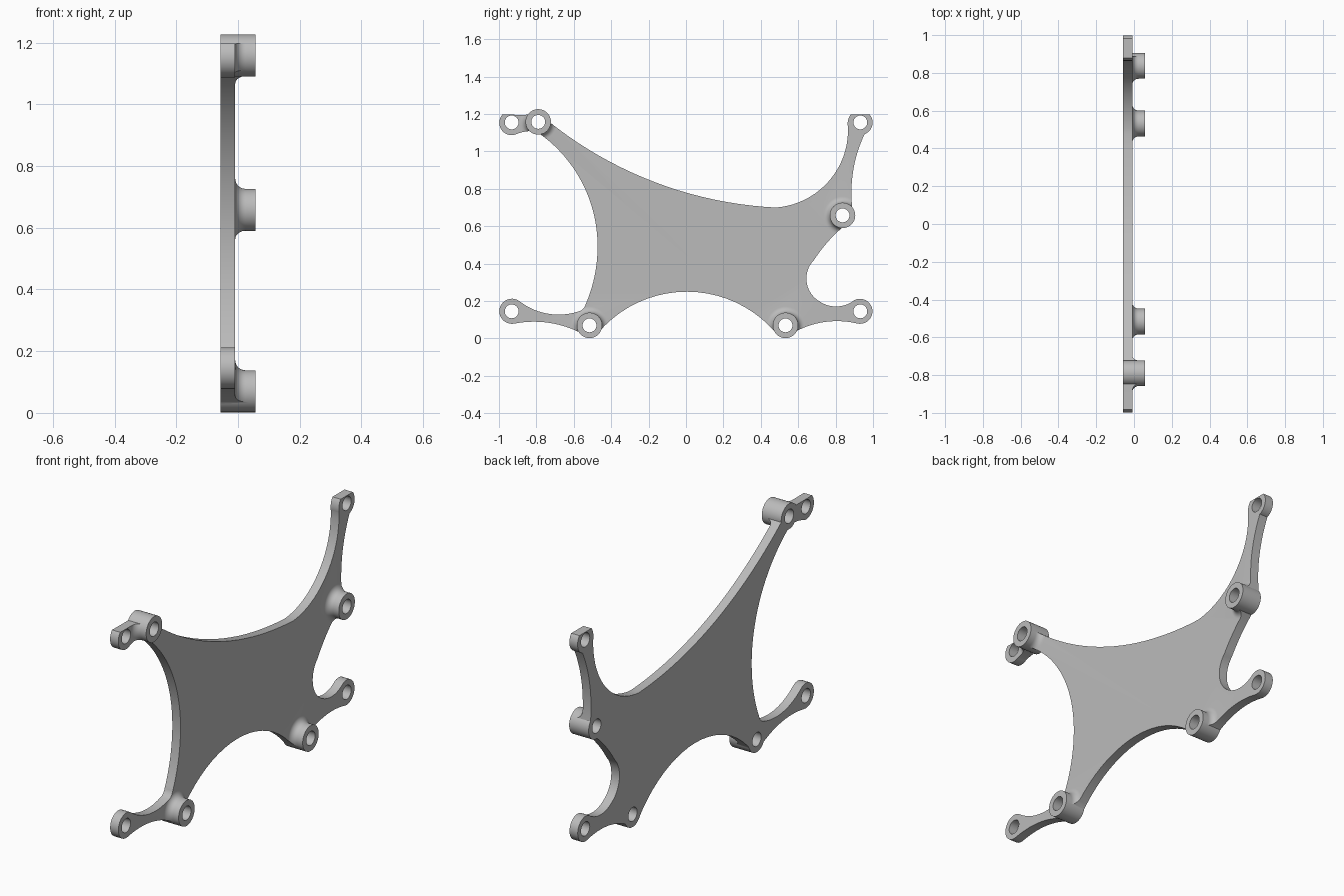
import bpy, bmesh, math
from mathutils import Vector, Matrix

if "Cube" in bpy.data.objects:
    bpy.data.objects.remove(bpy.data.objects["Cube"])

BACK, FACE, TIP = -0.0575, -0.009, 0.0575   # x of plate back, plate face, boss tips
R, HOLE, FILLET = 0.068, 0.037, 0.033
BOSSES = [(-0.516, 0.07), (0.532, 0.07), (0.837, 0.658), (-0.79, 1.158)]
EARS = [(-0.932, 0.145), (0.932, 0.145), (0.932, 1.155), (-0.932, 1.155)]

grey = bpy.data.materials.new("plain grey")
grey.use_nodes = True
colour = (0.5, 0.5, 0.5, 1)
grey.diffuse_color = colour
grey.node_tree.nodes["Principled BSDF"].inputs["Base Color"].default_value = colour


def arc(a, m, b, n=20):
    """Points on the circle through a, m and b, from a to b."""
    a, m, b = Vector(a), Vector(m), Vector(b)
    u, v = m - a, b - a
    d = 2 * (u.x * v.y - u.y * v.x)
    uu, vv = u.dot(u), v.dot(v)
    c = a + Vector((v.y * uu - u.y * vv, u.x * vv - v.x * uu)) / d
    ang = lambda p: math.atan2(p.y - c.y, p.x - c.x)
    t0, tm, t1 = ang(a), ang(m), ang(b)
    sweep = (t1 - t0) % math.tau
    if (tm - t0) % math.tau > sweep:
        sweep -= math.tau
    r = (a - c).length
    return [c + r * Vector((math.cos(t0 + sweep * i / n), math.sin(t0 + sweep * i / n)))
            for i in range(n + 1)]


def finish(name, bm):
    bmesh.ops.recalc_face_normals(bm, faces=bm.faces)
    me = bpy.data.meshes.new(name)
    bm.to_mesh(me)
    bm.free()
    me.materials.append(grey)
    ob = bpy.data.objects.new(name, me)
    bpy.context.collection.objects.link(ob)
    return ob


def prism(name, pts, x0, x1):
    """Extrude a (y, z) outline along x."""
    bm = bmesh.new()
    face = bm.faces.new([bm.verts.new((x0, p[0], p[1])) for p in pts])
    ext = bmesh.ops.extrude_face_region(bm, geom=[face])["geom"]
    bmesh.ops.translate(bm, vec=(x1 - x0, 0, 0),
                        verts=[v for v in ext if isinstance(v, bmesh.types.BMVert)])
    return finish(name, bm)


def turned(name, centre, profile, n=48):
    """Turn an (x, radius) profile about an axis along x, with end caps."""
    bm = bmesh.new()
    rings = [[bm.verts.new((x, centre[0] + r * math.cos(math.tau * i / n),
                            centre[1] + r * math.sin(math.tau * i / n)))
              for i in range(n)] for x, r in profile]
    for lo, hi in zip(rings, rings[1:]):
        for i in range(n):
            j = (i + 1) % n
            bm.faces.new((lo[i], lo[j], hi[j], hi[i]))
    bm.faces.new(rings[0])
    bm.faces.new(rings[-1])
    return finish(name, bm)


def combine(ob, tool, operation):
    mod = ob.modifiers.new("combine", 'BOOLEAN')
    mod.operation, mod.solver, mod.object = operation, 'EXACT', tool
    bpy.context.view_layer.objects.active = ob
    bpy.ops.object.modifier_apply(modifier=mod.name)
    bpy.data.objects.remove(tool)


# Plate outline: arcs running round the plate, meeting under the bosses
segments = [
    ((-0.47, 0.03), (0.003, 0.25), (0.48, 0.03)),        # underside
    ((0.57, 0.028), (0.78, 0.092), (0.915, 0.08)),       # lower rear arm
    ((0.915, 0.08), (0.997, 0.145), (0.90, 0.205)),
    ((0.90, 0.205), (0.805, 0.171), (0.714, 0.198)),     # rear notch
    ((0.714, 0.198), (0.644, 0.326), (0.685, 0.42)),
    ((0.685, 0.42), (0.757, 0.515), (0.85, 0.605)),
    ((0.89, 0.69), (0.887, 0.84), (0.955, 1.093)),       # upper rear arm
    ((0.955, 1.093), (0.998, 1.155), (0.982, 1.197)),
    ((0.88, 1.197), (0.866, 1.165), (0.866, 1.13)),
    ((0.866, 1.13), (0.76, 0.837), (0.479, 0.70)),
    ((0.479, 0.70), (0, 0.78), (-0.74, 1.165)),          # top edge
    ((-0.79, 1.197), (-0.88, 1.196), (-0.982, 1.197)),   # upper front ear
    ((-0.982, 1.197), (-0.998, 1.145), (-0.91, 1.091)),
    ((-0.91, 1.091), (-0.87, 1.104), (-0.81, 1.108)),
    ((-0.79, 1.10), (-0.535, 0.79), (-0.473, 0.476)),    # front edge
    ((-0.473, 0.476), (-0.493, 0.315), (-0.537, 0.182)),
    ((-0.537, 0.182), (-0.545, 0.165), (-0.565, 0.148)),
    ((-0.565, 0.148), (-0.698, 0.128), (-0.89, 0.199)),  # lower front arm
    ((-0.89, 0.199), (-0.998, 0.145), (-0.915, 0.08)),
    ((-0.915, 0.08), (-0.75, 0.086), (-0.56, 0.028)),
]
outline = []
for seg in segments:
    for p in arc(*seg):
        if not outline or (p - outline[-1]).length > 1e-4:
            outline.append(p)

# Slab with a flared fillet at each boss, trimmed to the outline
plate = prism("mounting_plate", [(-2, -1), (2, -1), (2, 2), (-2, 2)], BACK, FACE)
flare = [(FACE - 0.02, R + FILLET)]
for i in range(9):
    t = math.pi / 2 * i / 8
    flare.append((FACE + FILLET * (1 - math.cos(t)), R + FILLET * (1 - math.sin(t))))
for c in BOSSES:
    combine(plate, turned("flare", c, flare), 'UNION')
combine(plate, prism("outline", outline, -0.1, 0.1), 'INTERSECT')

# Bosses, then the screw holes through bosses and ears
for c in BOSSES:
    combine(plate, turned("boss", c, [(BACK, R), (TIP, R)]), 'UNION')
for c in BOSSES + EARS:
    combine(plate, turned("hole", c, [(-0.2, HOLE), (0.2, HOLE)]), 'DIFFERENCE')

bpy.ops.object.select_all(action='DESELECT')
plate.select_set(True)
bpy.context.view_layer.objects.active = plate
bpy.ops.object.shade_smooth_by_angle(angle=math.radians(30))
